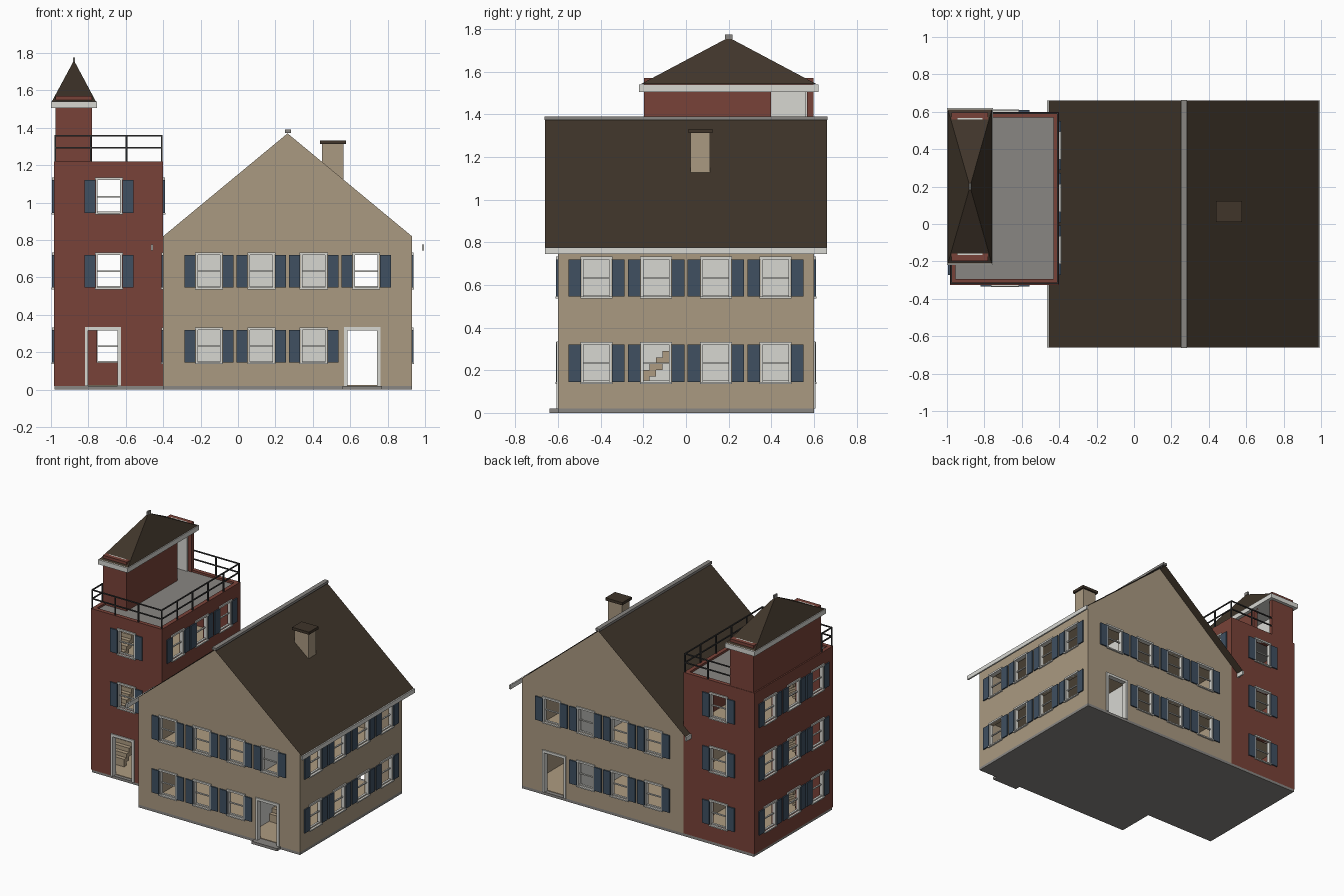
import bpy, bmesh
from math import radians
from mathutils import Matrix, Vector

cube = bpy.data.objects.get("Cube")
if cube:
    bpy.data.objects.remove(cube, do_unlink=True)


def material(name, r, g, b):
    m = bpy.data.materials.new(name)
    m.use_nodes = True
    m.diffuse_color = (r, g, b, 1)
    m.node_tree.nodes["Principled BSDF"].inputs["Base Color"].default_value = (r, g, b, 1)
    return m


TAN = material("tan wall", .40, .32, .22)
RED = material("brick red", .19, .055, .04)
ROOF = material("dark brown roof", .05, .035, .023)
BLUE = material("slate blue shutter", .05, .08, .12)
TRIM = material("off white trim", .68, .68, .64)
GREY = material("stone grey", .25, .24, .225)
IRON = material("dark iron", .04, .04, .04)
WOOD = material("pale wood", .42, .33, .22)

HOUSE_L, HOUSE_R, HOUSE_Y = -.40, .93, .60
TOWER_L, TOWER_F = -.985, -.325
EAVE, RIDGE_X, RIDGE = .82, .265, 1.37
T = .03                      # wall thickness
WIN_W, WIN_H = .13, .175
DOOR_W, DOOR_TOP = .17, .32
ROWS = (.145, .545, .945)    # window sill heights
SIDES = (-.14, .14, .42)
TURN = {"front": 0, "right": 90, "back": 180, "left": -90}


def finish(name, bm, mat):
    mesh = bpy.data.meshes.new(name)
    bm.to_mesh(mesh)
    bm.free()
    mesh.materials.append(mat)
    ob = bpy.data.objects.new(name, mesh)
    bpy.context.collection.objects.link(ob)
    return ob


def boxes(name, mat, parts, frame=Matrix()):
    """One object from boxes given as (x0, x1, y0, y1, z0, z1)."""
    bm = bmesh.new()
    for x0, x1, y0, y1, z0, z1 in parts:
        centre = Vector((x0 + x1, y0 + y1, z0 + z1)) / 2
        size = Matrix.Diagonal((x1 - x0, y1 - y0, z1 - z0, 1))
        bmesh.ops.create_cube(bm, size=1, matrix=frame @ Matrix.Translation(centre) @ size)
    return finish(name, bm, mat)


def poly(name, mat, points, faces):
    bm = bmesh.new()
    vs = [bm.verts.new(p) for p in points]
    for f in faces:
        bm.faces.new([vs[i] for i in f])
    bmesh.ops.recalc_face_normals(bm, faces=bm.faces)
    return finish(name, bm, mat)


def wall(name, mat, side, dist, u0, u1, z0, z1, windows=(), doors=(), framed=True):
    """Upright wall facing one side, with real openings, window trim and shutters."""
    frame = Matrix.Rotation(radians(TURN[side]), 4, "Z") @ Matrix.Translation((0, -dist, 0))
    holes = [(u - WIN_W / 2, u + WIN_W / 2, z, z + WIN_H) for u, z in windows]
    holes += [(u - DOOR_W / 2, u + DOOR_W / 2, z, top) for u, z, top in doors]
    us = sorted({u0, u1} | {h[i] for h in holes for i in (0, 1)})
    zs = sorted({z0, z1} | {h[i] for h in holes for i in (2, 3)})
    bm = bmesh.new()
    for a, b in zip(us, us[1:]):
        for c, d in zip(zs, zs[1:]):
            mu, mz = (a + b) / 2, (c + d) / 2
            if not any(h[0] < mu < h[1] and h[2] < mz < h[3] for h in holes):
                bm.faces.new([bm.verts.new(frame @ Vector((u, 0, z)))
                              for u, z in ((a, c), (b, c), (b, d), (a, d))])
    bmesh.ops.remove_doubles(bm, verts=bm.verts, dist=1e-5)
    mod = finish(name, bm, mat).modifiers.new("thickness", "SOLIDIFY")
    mod.thickness, mod.offset = T, -1

    trim, shutters = [], []
    for a, b, z, top in holes[:len(windows)]:
        mid = (z + top) / 2
        trim += [(a - .005, a + .005, -.004, .02, z, top),
                 (b - .005, b + .005, -.004, .02, z, top),
                 (a, b, .008, .018, mid - .004, mid + .004),
                 (a, b, .005, .02, z, z + .008),
                 (a - .01, b + .01, -.012, .02, z - .009, z),
                 (a - .01, b + .01, -.009, .02, top, top + .013)]
        shutters += [(a - .067, a - .008, -.009, .002, z, top),
                     (b + .008, b + .067, -.009, .002, z, top)]
    if framed:
        for a, b, z, top in holes[len(windows):]:
            trim += [(a - .012, a + .006, -.008, T, z, top),
                     (b - .006, b + .012, -.008, T, z, top),
                     (a - .012, b + .012, -.008, T, top - .004, top + .015)]
    if trim:
        boxes(name + "_trim", TRIM, trim, frame)
    if shutters:
        boxes(name + "_shutters", BLUE, shutters, frame)


def grid(us, zs):
    return [(u, z) for u in us for z in zs]


# Foundation and doorstep
boxes("foundation", GREY, [(HOUSE_L, HOUSE_R, -HOUSE_Y, HOUSE_Y, 0, .02),
                           (TOWER_L + .005, HOUSE_L, TOWER_F + .005, HOUSE_Y, 0, .02),
                           (.56, .77, -.64, -HOUSE_Y, 0, .02)])

# House walls
DOOR_X = .665
columns = (-.155, .125, .405)
for side, s in (("front", 1), ("back", -1)):
    wins = grid([s * x for x in columns], ROWS[:2]) + [(s * .685, ROWS[1])]
    ends = sorted((s * HOUSE_L, s * HOUSE_R))
    wall(f"house_{side}_wall", TAN, side, HOUSE_Y, *ends, .02, EAVE, wins,
         [(s * DOOR_X, .02, DOOR_TOP)])
    y = -s * HOUSE_Y
    tri = [(HOUSE_L, EAVE), (HOUSE_R, EAVE), (RIDGE_X, RIDGE)]
    poly(f"house_{side}_gable", TAN, [(x, yy, z) for yy in (y, y + s * T) for x, z in tri],
         [(0, 1, 2), (3, 4, 5), (0, 1, 4, 3), (1, 2, 5, 4), (2, 0, 3, 5)])
wall("house_right_wall", TAN, "right", HOUSE_R, -HOUSE_Y, HOUSE_Y, .02, EAVE,
     grid((-.42,) + SIDES, ROWS[:2]))
wall("house_left_wall", TAN, "left", -HOUSE_L, -HOUSE_Y, HOUSE_Y, .02, EAVE,
     grid((.42,), ROWS[:2]))

# House roof, ridge cap, gutters and chimney
roof_line = [(-.46, .772), (RIDGE_X, 1.376), (.99, .772)]
poly("house_roof", ROOF, [(x, y, z) for y in (-.66, .66) for x, z in roof_line],
     [(0, 1, 4, 3), (1, 2, 5, 4)])
boxes("ridge_cap", GREY, [(.25, .283, -.663, .663, 1.372, 1.39)])
boxes("gutters", TRIM, [(.983, .995, -.66, .66, .745, .776),
                        (-.466, -.454, -.66, TOWER_F, .745, .776),
                        (-.466, -.454, HOUSE_Y, .66, .745, .776)])
boxes("chimney", TAN, [(.45, .565, .022, .112, 1.08, 1.315)])
boxes("chimney_cap", ROOF, [(.438, .577, .012, .124, 1.312, 1.332)])

# Tower walls
DECK = 1.22
tower_x = -.69
wall("tower_front_wall", RED, "front", -TOWER_F, TOWER_L, HOUSE_L, .02, DECK,
     grid((tower_x,), ROWS[1:]), [(-.722, .02, DOOR_TOP)])
wall("tower_back_wall", RED, "back", HOUSE_Y, -HOUSE_L, -TOWER_L, .02, DECK,
     grid((-tower_x,), ROWS))
wall("tower_left_wall", RED, "left", -TOWER_L, -HOUSE_Y, -TOWER_F, .02, DECK,
     grid([-y for y in SIDES], ROWS))
wall("tower_right_wall", RED, "right", HOUSE_L, TOWER_F, HOUSE_Y, .80, DECK,
     grid(SIDES, ROWS[2:]))
boxes("tower_deck", GREY, [(TOWER_L + T, HOUSE_L - T, TOWER_F + T, HOUSE_Y - T, 1.185, 1.205)])

# Rooftop stair house
SL, SR, SF, SB, STOP = -.975, -.78, -.197, .597, 1.57
wall("stair_house_front", RED, "front", -SF, SL, SR, 1.2, STOP)
wall("stair_house_back", RED, "back", SB, -SR, -SL, 1.2, STOP)
wall("stair_house_left", RED, "left", -SL, -SB, -SF, 1.2, STOP)
wall("stair_house_right", RED, "right", SR, SF, SB, 1.2, STOP, (),
     [(.484, 1.2, 1.505)], framed=False)
boxes("stair_house_plaster", TRIM, [
    (SL + T, SL + T + .005, SF + T, SB - T, 1.205, STOP),
    (SL + T, SR - T, SF + T, SF + T + .008, 1.205, STOP),
    (SL + T, SR - T, SB - T - .008, SB - T, 1.205, STOP)])
boxes("stair_house_eaves", TRIM, [(-1, -.755, -.22, .62, 1.505, 1.54)])
base = [(-.995, -.212), (-.76, -.212), (-.76, .612), (-.995, .612)]
poly("stair_house_roof", ROOF, [(x, y, 1.541) for x, y in base] + [(-.877, .2, 1.76)],
     [(0, 1, 2, 3)] + [(i, (i + 1) % 4, 4) for i in range(4)])
boxes("finial", GREY, [(-.883, -.871, .182, .218, 1.752, 1.775)])

# Deck railing: posts along each run, with two rails
rails = []
R = .004
runs = [((-.978, -.318), (-.407, -.318), 3), ((-.407, -.318), (-.407, .593), 5),
        ((-.407, .593), (-.785, .593), 2), ((-.978, -.318), (-.978, -.2), 1)]
for (ax, ay), (bx, by), n in runs:
    for i in range(n + 1):
        x, y = ax + (bx - ax) * i / n, ay + (by - ay) * i / n
        rails.append((x - R, x + R, y - R, y + R, DECK - .01, 1.36))
    for z in (1.292, 1.357):
        rails.append((min(ax, bx) - R, max(ax, bx) + R, min(ay, by) - R, max(ay, by) + R,
                      z - R, z + R))
boxes("deck_railing", IRON, rails)

# Inside: floors, partitions and stairs
floors = []
for z0, z1 in ((.015, .024), (.40, .42), (.80, .815)):
    floors += [(HOUSE_L + T, HOUSE_R - T, -HOUSE_Y + T, HOUSE_Y - T, z0, z1),
               (TOWER_L + T, HOUSE_L - .002, TOWER_F + T, HOUSE_Y - T, z0, z1)]
boxes("floors", WOOD, floors)
boxes("partitions", TRIM, [(.465, .48, -HOUSE_Y + T, HOUSE_Y - T, .02, .80),
                           (HOUSE_L + T, .465, -.01, .01, .02, .80)])


def stairs(name, x0, x1, y, z, steps=13, rise=.03):
    boxes(name, WOOD, [(x0, x1, y + i * rise, y + (i + 1) * rise, z + (i - 1) * rise,
                        z + (i + 1) * rise) for i in range(1, steps)])


stairs("house_stairs", .482, .575, -.35, .02)
for i, z in enumerate((.02, .42, .82)):
    stairs(f"tower_stairs_{i + 1}", -.95, -.82, -.2, z, 12)
